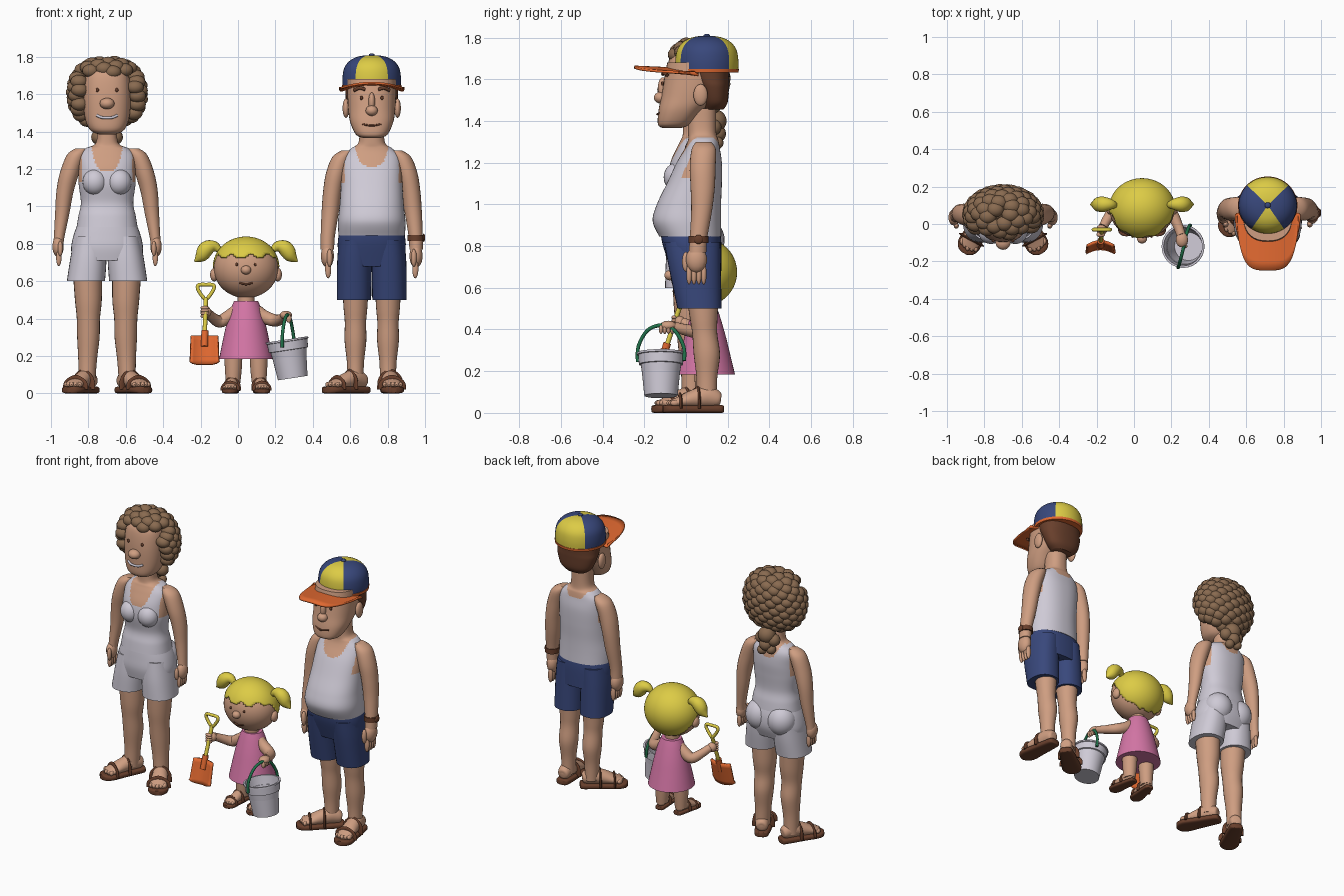
import bpy, bmesh, math
from mathutils import Vector, Matrix

def mat(name, *c):
    m = bpy.data.materials.new(name)
    m.diffuse_color = (*c, 1)
    return m

SKIN = mat("skin", .62, .34, .22)
CURL = mat("light brown", .25, .145, .08)
BROWN = mat("dark brown", .14, .05, .025)
WHITE = mat("pale grey", .62, .59, .67)
NAVY = mat("navy", .04, .064, .2)
YELLOW = mat("yellow", .72, .6, .06)
ORANGE = mat("orange", .75, .14, .03)
PINK = mat("pink", .66, .18, .38)
GREEN = mat("green", .015, .17, .07)

def finish(name, bm, mats, paint=None, xf=None):
    if xf: bm.transform(xf)
    bmesh.ops.recalc_face_normals(bm, faces=bm.faces)
    me = bpy.data.meshes.new(name)
    if paint:
        for f in bm.faces: f.material_index = paint(f.calc_center_median())
    bm.to_mesh(me); bm.free()
    for m in (mats if isinstance(mats, list) else [mats]): me.materials.append(m)
    ob = bpy.data.objects.new(name, me)
    bpy.context.collection.objects.link(ob)
    return ob

def spline(rows, k):
    """Catmull-Rom through tuples, k steps per span."""
    out = []
    for i in range(len(rows) - 1):
        a, b, c, d = rows[max(i-1, 0)], rows[i], rows[i+1], rows[min(i+2, len(rows)-1)]
        for j in range(k):
            t = j / k
            out.append([.5*(2*q + (r-p)*t + (2*p-5*q+4*r-s)*t*t + (3*q-p-3*r+s)*t**3)
                        for p, q, r, s in zip(a, b, c, d)])
    return out + [list(rows[-1])]

def skin(name, rows, mats, n=24, k=5, flat=True, p=2, paint=None, xf=None):
    """Loft rings (x, y, z, rx, ry): level rings if flat, else swept along the path."""
    rows = spline(rows, k)
    bm, rings, u = bmesh.new(), [], None
    for i, (x, y, z, rx, ry) in enumerate(rows):
        if flat:
            u, v = Vector((1, 0, 0)), Vector((0, 1, 0))
        else:
            t = (Vector(rows[min(i+1, len(rows)-1)][:3]) - Vector(rows[max(i-1, 0)][:3])).normalized()
            if u is None:
                u = t.cross(Vector((0, 0, 1))) if abs(t.z) < .9 else Vector((1, 0, 0))
            u = (u - t * u.dot(t)).normalized()
            v = u.cross(t)
        ring = []
        for a in range(n):
            c, s = math.cos(2*math.pi*a/n), math.sin(2*math.pi*a/n)
            e = lambda w: math.copysign(abs(w) ** (2/p), w)
            ring.append(bm.verts.new(Vector((x, y, z)) + u*max(rx, .001)*e(c) + v*max(ry, .001)*e(s)))
        rings.append(ring)
    for r, q in zip(rings, rings[1:]):
        for a in range(n): bm.faces.new((r[a], r[(a+1) % n], q[(a+1) % n], q[a]))
    bm.faces.new(rings[0]); bm.faces.new(rings[-1])
    return finish(name, bm, mats, paint, xf)

def tube(name, pts, r, m, **kw):
    return skin(name, [(*q[:3], *([q[3]]*2 if len(q) > 3 else [r, r])) for q in pts], m, n=14, flat=False, **kw)

def balls(name, items, m, seg=18):
    """Ellipsoids (centre, radii) joined as one part."""
    bm = bmesh.new()
    for c, r in items:
        r = r if isinstance(r, tuple) else (r, r, r)
        bmesh.ops.create_uvsphere(bm, u_segments=seg, v_segments=seg*2//3, radius=1,
                                  matrix=Matrix.Translation(c) @ Matrix.Diagonal((*r, 1)))
    return finish(name, bm, m)

def body(cx, rows):
    """Rows (z, half width, front y, back y) to rings."""
    return [(cx, (f+b)/2, z, w, (b-f)/2) for z, w, f, b in rows]

def foot(name, x, y, deg, L):
    """Foot with sandal; toes point to -y turned by deg."""
    a, g = math.radians(deg), L / .28
    M = Matrix.Translation((x, y, 0)) @ Matrix.Rotation(a, 4, 'Z') @ Matrix.Scale(g, 4)
    skin(name + "_sole", [(0, .078, .018, .015, .015), (0, .068, .018, .038, .018), (0, .02, .018, .046, .018),
         (0, -.07, .018, .053, .018), (0, -.15, .018, .06, .018), (0, -.19, .018, .043, .018),
         (0, -.205, .018, .015, .015)], BROWN, flat=False, p=3.5, xf=M)
    skin(name + "_foot", [(0, .065, .06, .01, .01), (0, .055, .062, .034, .035), (0, 0, .075, .043, .05),
         (0, -.06, .066, .046, .042), (0, -.13, .05, .05, .025), (0, -.165, .044, .045, .016),
         (0, -.172, .044, .02, .01)], SKIN, flat=False, xf=M)
    balls(name + "_toes", [(M @ Vector((i*.02, -.168 + abs(i)*.007, .046)), (.012*g, .02*g, .014*g))
          for i in range(-2, 3)], SKIN, 12)
    for j, (s, h, w) in enumerate([(-.125, .078, .055), (-.04, .108, .05)]):
        skin(f"{name}_strap_{j}", [(-w, s, .02, .018, .007), (-w*.88, s, h*.68, .018, .007), (0, s, h, .018, .007),
             (w*.88, s, h*.68, .018, .007), (w, s, .02, .018, .007)], BROWN, flat=False, n=12, xf=M)

def hand(name, x, y, z, side, g):
    """Hanging hand: palm, four fingers, thumb."""
    balls(name, [((x, y, z), (.034*g, .048*g, .06*g)),
                 ((x - side*.012, y - .048*g, z - .01), (.015*g, .017*g, .045*g))] +
          [((x - side*.004, y + (i-1.5)*.022*g, z - .065*g), (.016*g, .013*g, .048*g)) for i in range(4)], SKIN, 14)

def tank(cx, low, depth, w, arm):
    """Skin above a scooped neckline and outside the armholes, cloth below."""
    def rule(c):
        dx, base = abs(c.x - cx), low if c.y < .05 else low + .06
        return int(c.z > base + depth*(dx/w)**4 or (dx > arm and c.z > 1.13) or c.z > low + depth)
    return rule

# ---------------- woman ----------------
W = -.70
skin("woman_torso", body(W, [(.89, .163, -.095, .155), (.95, .153, -.085, .145), (1.02, .14, -.07, .13),
     (1.12, .152, -.085, .135), (1.2, .152, -.075, .14), (1.27, .148, -.045, .135), (1.31, .115, -.025, .12),
     (1.34, .06, -.015, .1), (1.44, .052, -.015, .09)]), [WHITE, SKIN], n=96, k=8, p=2.3,
     paint=tank(W, 1.19, .14, .085, .135))
balls("woman_bust", [((W+s*.065, -.045, 1.13), (.066, .062, .07)) for s in (-1, 1)], WHITE, 24)
skin("woman_shorts_hips", body(W, [(.91, .155, -.088, .15), (.85, .178, -.095, .165), (.78, .192, -.1, .165),
     (.71, .185, -.09, .14)]), WHITE, n=40, p=2.3)
balls("woman_shorts_seat", [((W+s*.08, .095, .83), (.092, .09, .1)) for s in (-1, 1)], WHITE, 24)
skin("woman_head", body(W, [(1.385, .045, -.06, .04), (1.41, .092, -.09, .08), (1.48, .12, -.095, .12),
     (1.6, .127, -.095, .14), (1.7, .115, -.08, .14), (1.74, .07, -.05, .1)]), SKIN, n=36, p=2.4)
balls("woman_nose", [((W, -.1, 1.55), (.04, .038, .03))], SKIN)
balls("woman_eyes", [((W+s*.052, -.091, 1.622), (.009, .007, .011)) for s in (-1, 1)], BROWN, 10)
tube("woman_mouth", [(W-.055, -.088, 1.487), (W-.025, -.1, 1.475), (W+.025, -.1, 1.475), (W+.055, -.088, 1.487)],
     .007, WHITE)
# curly hair: core plus evenly spread curls, leaving the face free
curls = [((W, .085, 1.61), (.17, .11, .165))]
for i in range(150):
    h = 1 - 2*(i+.5)/150
    t, q = i*2.39996, math.sqrt(1-h*h)
    v = Vector((W + .175*q**.7*math.cos(t), .05 + .125*q**.7*math.sin(t), 1.605 + .165*h))
    if not (v.y < .03 and abs(v.x-W) < .145 and v.z < 1.715) and not (v.z < 1.47 and abs(v.x-W) < .12 and v.y < .06):
        curls.append((v, (.046, .04, .036)))
for x, y, z, r in [(0, .14, 1.40, .055), (-.045, .13, 1.37, .04), (.045, .13, 1.37, .04), (0, .15, 1.34, .042),
                   (-.035, .145, 1.31, .03), (.03, .15, 1.295, .03)]:
    curls.append(((W+x, y, z), r))
balls("woman_hair", curls, CURL, 16)
for s, side in ((-1, "left"), (1, "right")):
    skin(f"woman_{side}_shorts_leg", [(W+s*.09, .035, .84, .085, .12), (W+s*.1, .025, .72, .097, .122),
         (W+s*.113, .015, .6, .102, .115)], WHITE, n=32, p=2.3)
    skin(f"woman_{side}_leg", [(W+s*.105, .02, .65, .078, .085), (W+s*.1, .02, .5, .072, .078),
         (W+s*.1, .02, .4, .062, .066), (W+s*.1, .03, .3, .06, .066), (W+s*.104, .03, .18, .05, .053),
         (W+s*.108, .03, .06, .045, .05)], SKIN)
    skin(f"woman_{side}_arm", [(W+s*.14, .05, 1.31, .03, .03), (W+s*.165, .05, 1.275, .05, .055),
         (W+s*.2, .05, 1.18, .052, .058), (W+s*.225, .055, 1.08, .046, .052), (W+s*.24, .055, .96, .038, .042),
         (W+s*.257, .045, .83, .028, .034), (W+s*.262, .04, .78, .028, .036)], SKIN)
    hand(f"woman_{side}_hand", W+s*.262, .035, .785, s, .92)
    foot(f"woman_{side}", W+s*.108, .03, s*28, .29)

# ---------------- man ----------------
X = .715
skin("man_torso", body(X, [(.845, .178, -.128, .17), (.92, .18, -.16, .168), (1.0, .172, -.14, .168),
     (1.1, .165, -.092, .172), (1.2, .16, -.045, .172), (1.27, .148, -.005, .162), (1.31, .11, .01, .155),
     (1.345, .07, .01, .145), (1.46, .065, .005, .145)]), [WHITE, SKIN], n=96, k=8, p=2.3,
     paint=tank(X, 1.215, .105, .09, .145))
skin("man_shorts_hips", body(X, [(.865, .172, -.122, .165), (.8, .182, -.11, .17), (.68, .175, -.07, .17)]),
     NAVY, n=40, p=2.4)
skin("man_head", body(X, [(1.367, .05, -.115, -.02), (1.385, .085, -.135, .02), (1.45, .115, -.132, .08),
     (1.52, .126, -.118, .15), (1.6, .13, -.105, .18), (1.68, .13, -.09, .18)]), SKIN, n=36, p=2.4)
skin("man_hair", body(X, [(1.455, .07, .09, .18), (1.49, .11, .08, .2), (1.56, .136, .055, .206),
     (1.6, .14, .03, .207), (1.67, .143, 0, .21)]), BROWN, n=36, p=2.3)
balls("man_ears", [((X+s*.138, .07, 1.525), (.018, .034, .052)) for s in (-1, 1)], SKIN)
balls("man_nose", [((X, -.122, 1.512), (.033, .032, .028)), ((X, -.11, 1.56), (.018, .025, .05))], SKIN)
balls("man_eyes", [((X+s*.055, -.113, 1.58), (.009, .007, .011)) for s in (-1, 1)], BROWN, 10)
tube("man_mouth", [(X-.05, -.124, 1.44), (X, -.138, 1.432), (X+.05, -.124, 1.44)], .005, BROWN)
for s in (-1, 1):
    tube("man_eyebrow", [(X+s*.035, -.11, 1.625), (X+s*.065, -.107, 1.633), (X+s*.095, -.09, 1.62)], .009, BROWN)
# cap: crown with yellow front and back panels, band, peak, button
skin("cap_crown", [(X, .1, z, r, r*.97) for z, r in [(1.64, .155), (1.69, .156), (1.74, .147), (1.775, .122),
     (1.797, .085), (1.807, .04), (1.808, .005)]], [NAVY, YELLOW], n=64, k=4,
     paint=lambda c: int(abs(c.x-X) < (.7 if c.y < .1 else 1.05)*abs(c.y-.1)))
skin("cap_band", [(X, .1, 1.633, .157, .152), (X, .1, 1.65, .159, .154)], ORANGE, n=48, k=1)
balls("cap_button", [((X, .1, 1.81), (.016, .016, .008))], NAVY, 12)
bm = bmesh.new()
cols = []
for i in range(-12, 13):
    x = .164*math.sin(i/12*math.pi/2)
    tip = .06 - .308*(1-(x/.165)**4)**.5 if abs(x) < .163 else .04
    cols.append([bm.verts.new((X+x, .06 + (tip-.06)*j/6, 1.652 + .014*j/6 - 1.0*x*x)) for j in range(7)])
for a, b in zip(cols, cols[1:]):
    for j in range(6): bm.faces.new((a[j], b[j], b[j+1], a[j+1]))
peak = finish("cap_peak", bm, ORANGE)
peak.modifiers.new("thick", 'SOLIDIFY').thickness = .012
for s, side in ((-1, "left"), (1, "right")):
    skin(f"man_{side}_shorts_leg", [(X+s*.085, .03, .82, .09, .135), (X+s*.092, .042, .7, .093, .125),
         (X+s*.095, .065, .5, .092, .106)], NAVY, n=32, p=2.3)
    lx = X + s*.087
    skin(f"man_{side}_leg", [(lx, .08, .56, .07, .078), (lx, .085, .45, .063, .066), (lx, .09, .38, .057, .06),
         (lx, .1, .28, .058, .063), (lx, .1, .17, .046, .05), (lx, .1, .06, .042, .048)], SKIN)
    skin(f"man_{side}_arm", [(X+s*.13, .085, 1.3, .03, .035), (X+s*.16, .085, 1.265, .05, .058),
         (X+s*.19, .08, 1.18, .054, .062), (X+s*.21, .08, 1.08, .05, .058), (X+s*.222, .075, .97, .046, .05),
         (X+s*.235, .06, .84, .038, .042), (X+s*.237, .055, .77, .036, .042)], SKIN)
    hand(f"man_{side}_hand", X+s*.237, .05, .735, s, 1.06)
skin("man_watch_strap", [(X+.235, .06, .815, .044, .048), (X+.235, .06, .848, .044, .048)], BROWN, k=1)
balls("man_watch_face", [((X+.278, .06, .832), (.008, .022, .022))], BROWN, 14)
foot("man_left", X-.087, .09, -50, .29)
foot("man_right", X+.095, .1, 6, .29)

# ---------------- girl ----------------
G = .043
balls("girl_head", [((G, .075, .67), (.173, .15, .16))] +
      [((G+s*.17, .08, .635), (.022, .03, .036)) for s in (-1, 1)] + [((G, -.078, .66), (.027, .026, .024))], SKIN, 36)
bm = bmesh.new()
bmesh.ops.create_uvsphere(bm, u_segments=72, v_segments=48, radius=1,
                          matrix=Matrix.Translation((G, .08, .675)) @ Matrix.Diagonal((.178, .165, .164, 1)))
def bare(c):
    wave = .012*math.sin(9*math.atan2(c.x-G, .08-c.y))
    return c.z < .735 + wave - 1.7*max(0, c.y-.045) or c.z < .53
bmesh.ops.delete(bm, geom=[f for f in bm.faces if bare(f.calc_center_median())], context='FACES')
hair = finish("girl_hair", bm, YELLOW)
hair.modifiers.new("thick", 'SOLIDIFY').thickness = .014
balls("girl_eyes", [((G+s*.05, -.068, .69), (.007, .006, .009)) for s in (-1, 1)], BROWN, 10)
tube("girl_mouth", [(G-.035, -.05, .592), (G, -.06, .583), (G+.035, -.05, .592)], .005, BROWN)
skin("girl_dress", [(G, .092, z, w, d) for z, w, d in [(.185, .144, .143), (.28, .125, .12), (.37, .105, .098),
     (.45, .082, .075), (.495, .064, .06)]], PINK, n=40)
skin("girl_neck", [(G, .085, .47, .045, .045), (G, .085, .55, .045, .045)], SKIN, k=1)
for s, side in ((-1, "left"), (1, "right")):
    tube(f"girl_{side}_pigtail", [(G+s*.14, .1, .765, .014), (G+s*.17, .105, .785, .03), (G+s*.21, .105, .775, .042),
         (G+s*.24, .105, .735, .035), (G+s*.275, .105, .705, .004)], 0, YELLOW)
    skin(f"girl_{side}_leg", [(G+s*.068, .09, .24, .05, .052), (G+s*.068, .09, .13, .045, .047),
         (G+s*.07, .09, .04, .037, .04)], SKIN)
    foot(f"girl_{side}", G+s*.072, .08, s*8, .2)
tube("girl_left_arm", [(-.01, .085, .445, .032), (-.05, .085, .41, .036), (-.1, .08, .385, .033),
     (-.14, .03, .41, .027), (-.165, -.015, .435, .024)], 0, SKIN)
tube("girl_right_arm", [(.1, .085, .445, .032), (.14, .08, .41, .036), (.2, .055, .39, .033),
     (.235, -.01, .4, .027), (.252, -.06, .415, .024)], 0, SKIN)
balls("girl_left_hand", [((-.172, -.03, .435), (.03, .028, .03))] +
      [((-.178, -.056, .413+i*.015), (.024, .014, .01)) for i in range(4)], SKIN)
balls("girl_right_hand", [((.256, -.085, .418), (.033, .04, .024))] +
      [((.272, -.12+i*.018, .4), (.014, .01, .022)) for i in range(4)], SKIN)

# ---------------- toy spade ----------------
tube("spade_shaft", [(-.172, -.03, .51), (-.175, -.06, .42), (-.178, -.1, .3)], .012, YELLOW)
tube("spade_grip", [(-.172, -.03, .5), (-.195, -.03, .525), (-.215, -.03, .56), (-.21, -.03, .58), (-.172, -.03, .582),
     (-.134, -.03, .58), (-.129, -.03, .56), (-.15, -.03, .525), (-.172, -.03, .5)], .01, YELLOW)
tube("spade_socket", [(-.177, -.09, .335), (-.179, -.115, .25)], .019, ORANGE)
bm = bmesh.new()
grid = [[bm.verts.new((-.179 + (.068+.006*j/6)*i/5, -.1 - .04*j/6 - .022*(i/5)**2,
         .31 - .155*j/6 + (.02*abs(i/5)**4 if j == 6 else 0))) for j in range(7)] for i in range(-5, 6)]
for a, b in zip(grid, grid[1:]):
    for j in range(6): bm.faces.new((a[j], b[j], b[j+1], a[j+1]))
blade = finish("spade_blade", bm, ORANGE)
blade.modifiers.new("thick", 'SOLIDIFY').thickness = .014

# ---------------- bucket ----------------
tilt = Matrix.Translation((.262, -.12, .285)) @ Matrix.Rotation(-.15, 4, 'Y')
skin("bucket", [(0, 0, z, r, r) for z, r in [(-.205, .08), (-.055, .095), (-.053, .106), (-.008, .109), (-.006, .115),
     (.004, .115), (.004, .104), (-.05, .098), (-.195, .075)]], WHITE, n=40, k=1, xf=tilt)
tube("bucket_handle", [(.302, -.008, .25), (.295, -.012, .32), (.28, -.055, .395), (.266, -.12, .42),
     (.25, -.185, .395), (.238, -.228, .32), (.236, -.232, .245)], .009, GREEN)

# smooth shading with sharp edges kept
bpy.ops.object.select_all(action='SELECT')
bpy.context.view_layer.objects.active = peak
bpy.ops.object.shade_smooth_by_angle(angle=math.radians(45))
